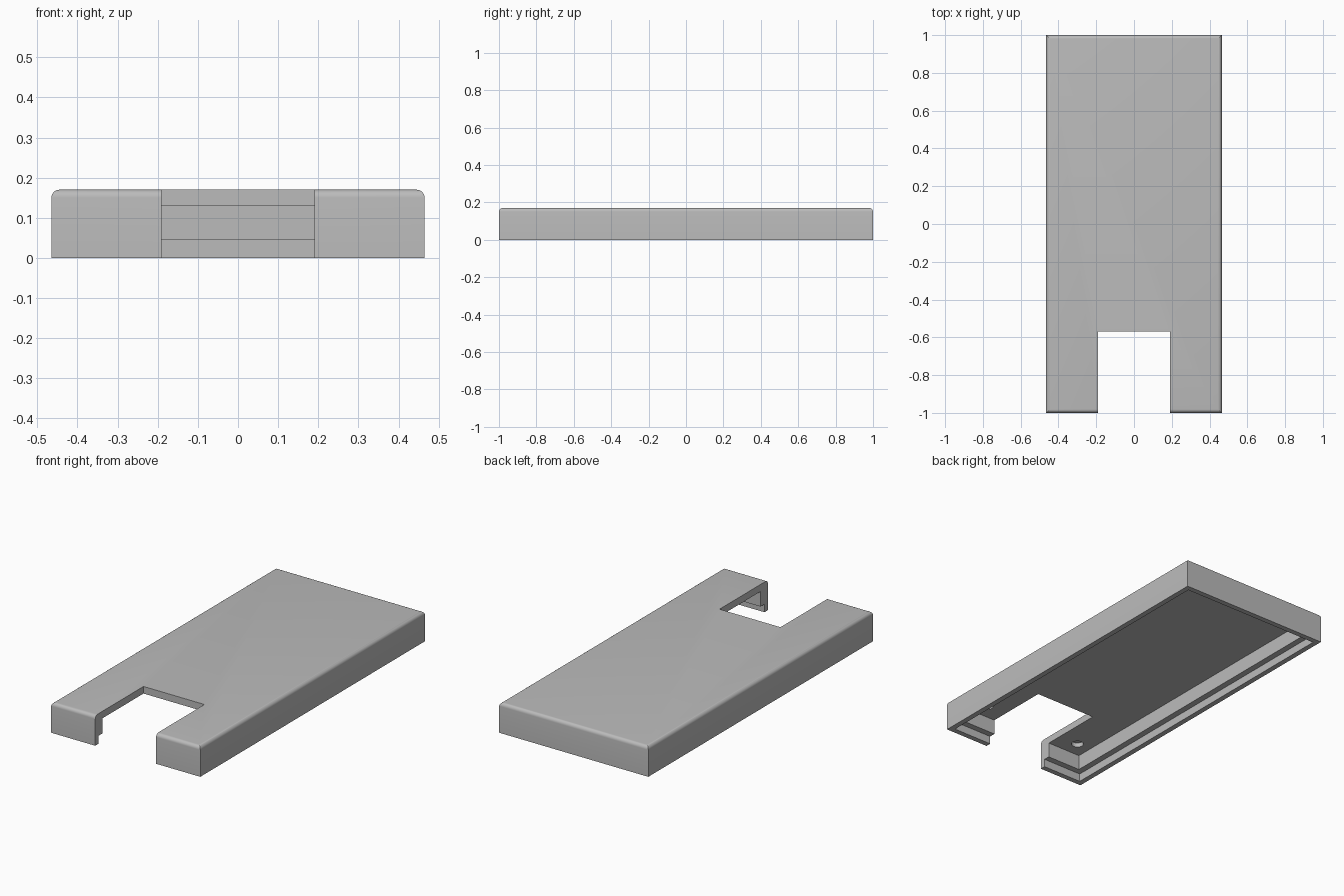
import bpy, bmesh

if "Cube" in bpy.data.objects:
    bpy.data.objects.remove(bpy.data.objects["Cube"], do_unlink=True)

# Main dimensions
HALF_X, HALF_Y, HEIGHT = 0.465, 1.0, 0.17
WALL, LIP = 0.065, 0.03
LEDGE_Z, CEILING_Z = 0.045, 0.13
NOTCH_X, NOTCH_Y = 0.19, -0.57
FILLET = 0.02

grey = bpy.data.materials.new("plain grey")
grey.use_nodes = True
colour = (0.5, 0.5, 0.5, 1)
grey.diffuse_color = colour
grey.node_tree.nodes["Principled BSDF"].inputs["Base Color"].default_value = colour


def add_object(name, bm):
    mesh = bpy.data.meshes.new(name)
    bm.to_mesh(mesh)
    bm.free()
    obj = bpy.data.objects.new(name, mesh)
    bpy.context.collection.objects.link(obj)
    mesh.materials.append(grey)
    return obj


def box(name, low, high, fillet=0):
    bm = bmesh.new()
    bmesh.ops.create_cube(bm, size=1)
    for v in bm.verts:
        v.co = [high[i] if v.co[i] > 0 else low[i] for i in range(3)]
    if fillet:
        top = [e for e in bm.edges if all(v.co.z == high[2] or
               abs(v.co.z - high[2]) < 1e-5 for v in e.verts)]
        bmesh.ops.bevel(bm, geom=top, offset=fillet, segments=6,
                        profile=0.5, affect='EDGES')
    return add_object(name, bm)


def cylinder(name, x, y, z_low, z_high, radius):
    bm = bmesh.new()
    bmesh.ops.create_cone(bm, cap_ends=True, segments=32, radius1=radius,
                          radius2=radius, depth=z_high - z_low)
    bmesh.ops.translate(bm, vec=(x, y, (z_low + z_high) / 2), verts=bm.verts)
    return add_object(name, bm)


def inset_box(name, inset, z_high):
    x, y = HALF_X - inset, HALF_Y - inset
    return box(name, (-x, -y, -0.1), (x, y, z_high))


# Outer body with rounded top rim
cover = box("cover_shell", (-HALF_X, -HALF_Y, 0), (HALF_X, HALF_Y, HEIGHT), FILLET)

# Hollow inside, stepped bottom lip, front opening and blind screw holes
cutters = [
    inset_box("cavity_cutter", WALL, CEILING_Z),
    inset_box("lip_cutter", LIP, LEDGE_Z),
    box("notch_cutter", (-NOTCH_X, -1.2, -0.2), (NOTCH_X, NOTCH_Y, 0.3)),
]
for side in (-1, 1):
    cutters.append(cylinder("hole_cutter", side * 0.314, -0.845, 0.1, 0.155, 0.032))

bpy.context.view_layer.objects.active = cover
for cutter in cutters:
    cutter.hide_render = True
    mod = cover.modifiers.new(cutter.name, 'BOOLEAN')
    mod.operation = 'DIFFERENCE'
    mod.solver = 'EXACT'
    mod.object = cutter
    bpy.ops.object.modifier_apply(modifier=mod.name)
for cutter in cutters:
    bpy.data.objects.remove(cutter, do_unlink=True)

# Smooth the fillet, keep the corners crisp
bpy.ops.object.select_all(action='DESELECT')
cover.select_set(True)
bpy.ops.object.shade_smooth_by_angle(angle=0.52)
